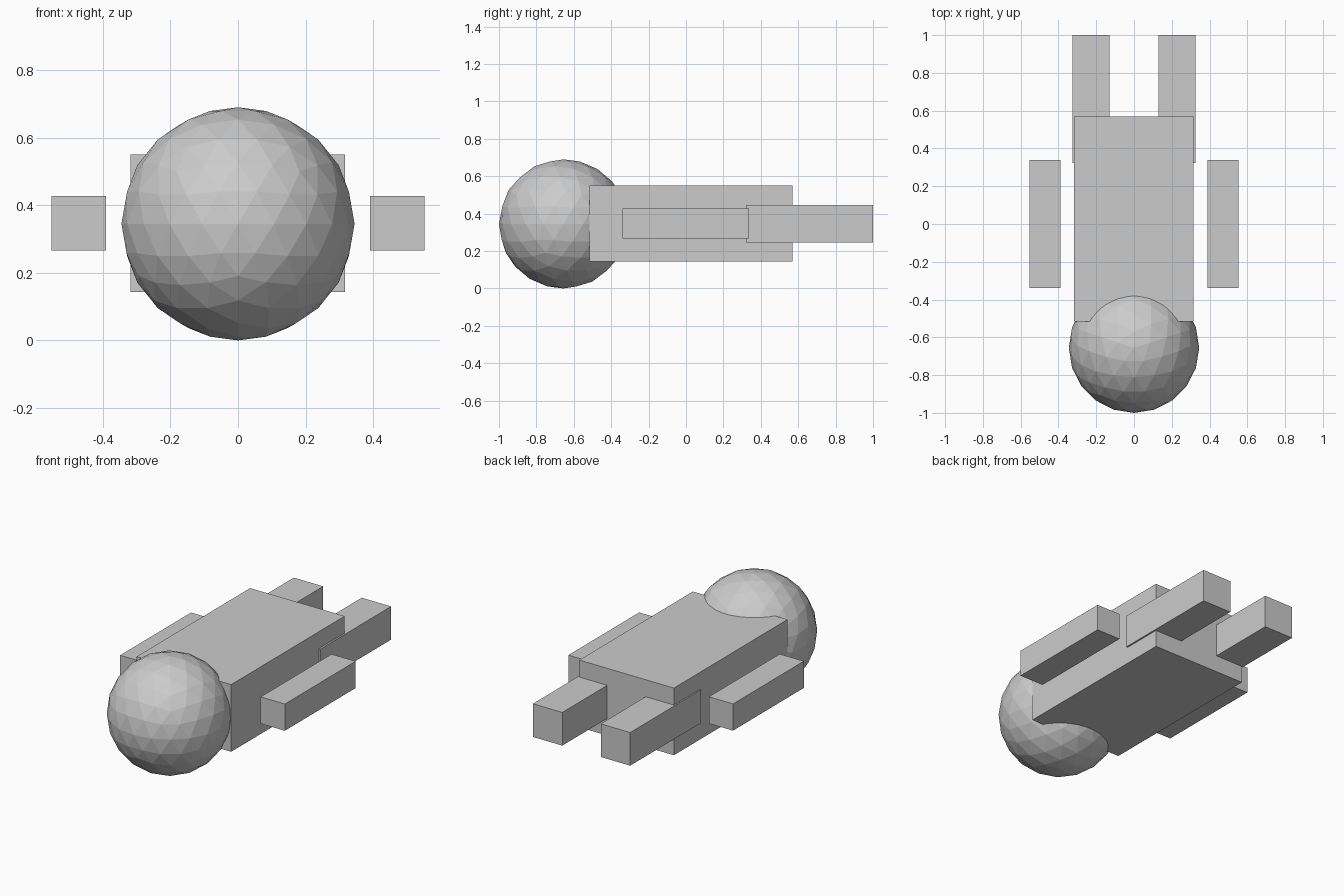
import bpy
import math

if "Cube" in bpy.data.objects:
    bpy.data.objects.remove(bpy.data.objects["Cube"])


def box(name, x, y, z):
    """Box spanning the given (min, max) ranges."""
    centre = [(a + b) / 2 for a, b in (x, y, z)]
    bpy.ops.mesh.primitive_cube_add(size=1, location=centre)
    ob = bpy.context.object
    ob.name = name
    ob.scale = [b - a for a, b in (x, y, z)]
    bpy.ops.object.transform_apply(location=False, rotation=False, scale=True)
    return ob


# Torso
box("torso", (-0.318, 0.316), (-0.517, 0.57), (0.143, 0.55))

# Faceted head
bpy.ops.mesh.primitive_ico_sphere_add(
    subdivisions=3, radius=0.345, location=(0, -0.655, 0.345),
    rotation=(0, 0, math.pi / 2))
bpy.context.object.name = "head"

# Paired limbs
for side, s in (("left", -1), ("right", 1)):
    arm_x = sorted((s * 0.39, s * 0.552))
    leg_x = sorted((s * 0.129, s * 0.326))
    box(side + "_arm", arm_x, (-0.34, 0.338), (0.266, 0.428))
    box(side + "_leg", leg_x, (0.322, 1.0), (0.246, 0.447))
